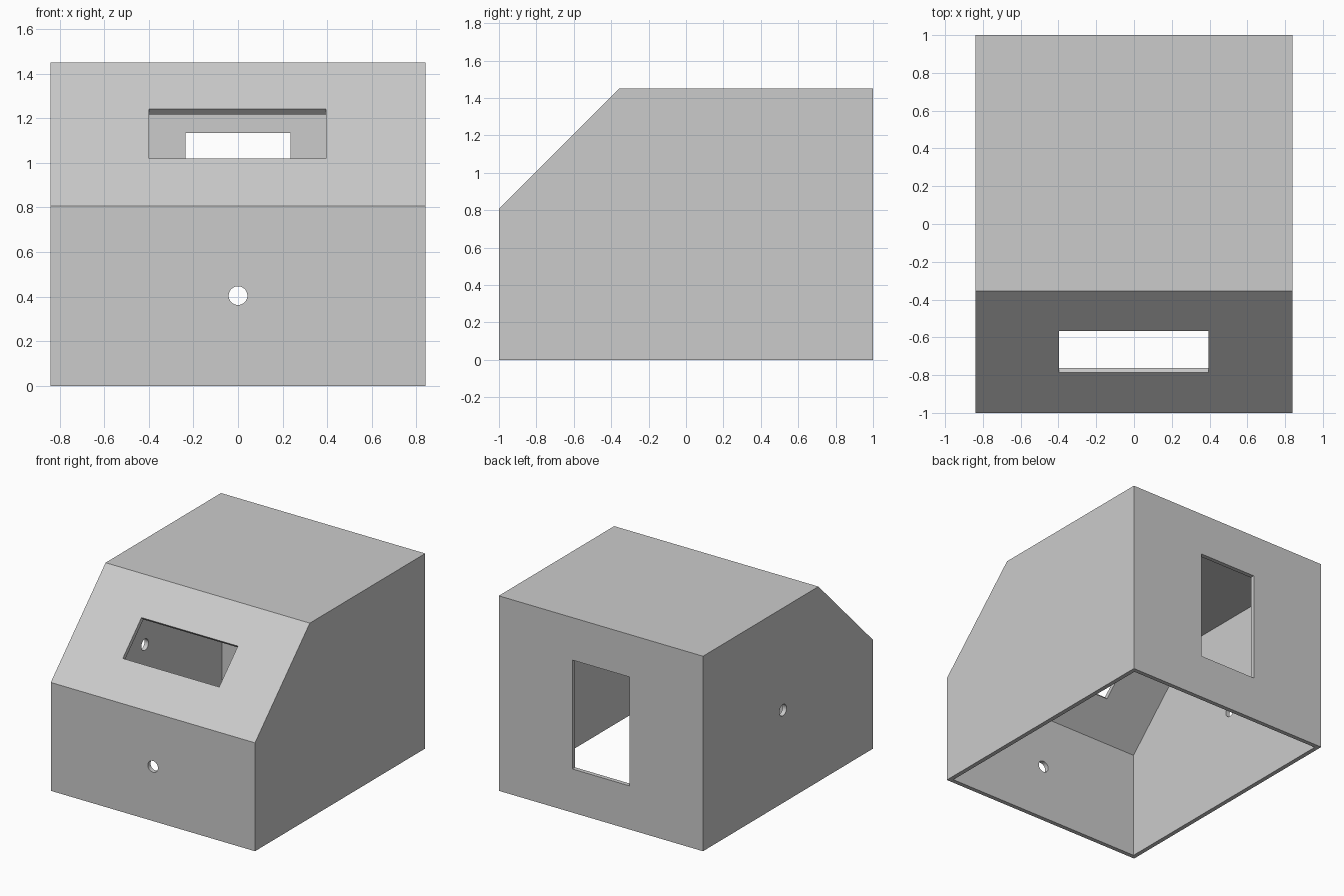
import bpy, bmesh, math
from mathutils import Matrix

if "Cube" in bpy.data.objects:
    bpy.data.objects.remove(bpy.data.objects["Cube"])

W, H, T = 0.84, 1.45, 0.032      # half width, height, wall thickness
LIP = 0.806                      # height where the sloped panel begins

grey = bpy.data.materials.new("light grey")
grey.diffuse_color = (0.6, 0.6, 0.6, 1)
grey.use_nodes = True
grey.node_tree.nodes["Principled BSDF"].inputs["Base Color"].default_value = grey.diffuse_color


def new_object(name, bm):
    bmesh.ops.recalc_face_normals(bm, faces=bm.faces)
    mesh = bpy.data.meshes.new(name)
    bm.to_mesh(mesh)
    bm.free()
    mesh.materials.append(grey)
    ob = bpy.data.objects.new(name, mesh)
    bpy.context.collection.objects.link(ob)
    return ob


def prism(name, profile, half):
    """Extrude a (y, z) profile across x."""
    bm = bmesh.new()
    face = bm.faces.new([bm.verts.new((-half, y, z)) for y, z in profile])
    ext = bmesh.ops.extrude_face_region(bm, geom=[face])
    verts = [v for v in ext["geom"] if isinstance(v, bmesh.types.BMVert)]
    bmesh.ops.translate(bm, verts=verts, vec=(2 * half, 0, 0))
    return new_object(name, bm)


def box(name, loc, size, tilt=0):
    bm = bmesh.new()
    m = (Matrix.Translation(loc) @ Matrix.Rotation(tilt, 4, 'X')
         @ Matrix.Diagonal((*size, 1)))
    bmesh.ops.create_cube(bm, size=1, matrix=m)
    return new_object(name, bm)


def drill(name, loc, axis):
    bm = bmesh.new()
    m = Matrix.Translation(loc) @ Matrix.Rotation(math.pi / 2, 4, axis)
    bmesh.ops.create_cone(bm, cap_ends=True, segments=32, radius1=0.042,
                          radius2=0.042, depth=0.2, matrix=m)
    return new_object(name, bm)


# Outer housing with a 45 degree sloped panel
housing = prism("housing", [(-1, 0), (1, 0), (1, H), (LIP - 1 + H - 2 * LIP, H),
                            (-1, LIP)], W)

k = (math.sqrt(2) - 1) * T       # keeps the sloped wall as thick as the others
cutters = [
    # Hollow interior, open at the bottom
    prism("interior_cutter", [(-1 + T, -0.2), (1 - T, -0.2), (1 - T, H - T),
                              (H - LIP - 1 + k, H - T), (-1 + T, LIP - k)], W - T),
    # Display slot, square to the slope
    box("slot_cutter", (-0.0015, -0.675, 1.13), (0.793, 0.311, 0.2), math.radians(45)),
    # Rear window
    box("window_cutter", (0, 1, 0.729), (0.47, 0.2, 0.81)),
    # Round holes in the front and left walls
    drill("front_hole_cutter", (0, -1, 0.405), 'X'),
    drill("left_hole_cutter", (-W, 0.06, 0.69), 'Y'),
]

# Correct the roof edge so the slope is exactly 45 degrees
for v in housing.data.vertices:
    if v.co.z > H - 0.01 and v.co.y < 0.5:
        v.co.y = H - LIP - 1

for c in cutters:
    c.hide_render = True
    mod = housing.modifiers.new(c.name, 'BOOLEAN')
    mod.operation, mod.solver, mod.object = 'DIFFERENCE', 'EXACT', c

# Bake the cuts and discard the cutters
deps = bpy.context.evaluated_depsgraph_get()
cut_mesh = bpy.data.meshes.new_from_object(housing.evaluated_get(deps))
housing.modifiers.clear()
housing.data = cut_mesh
for c in cutters:
    bpy.data.objects.remove(c)
